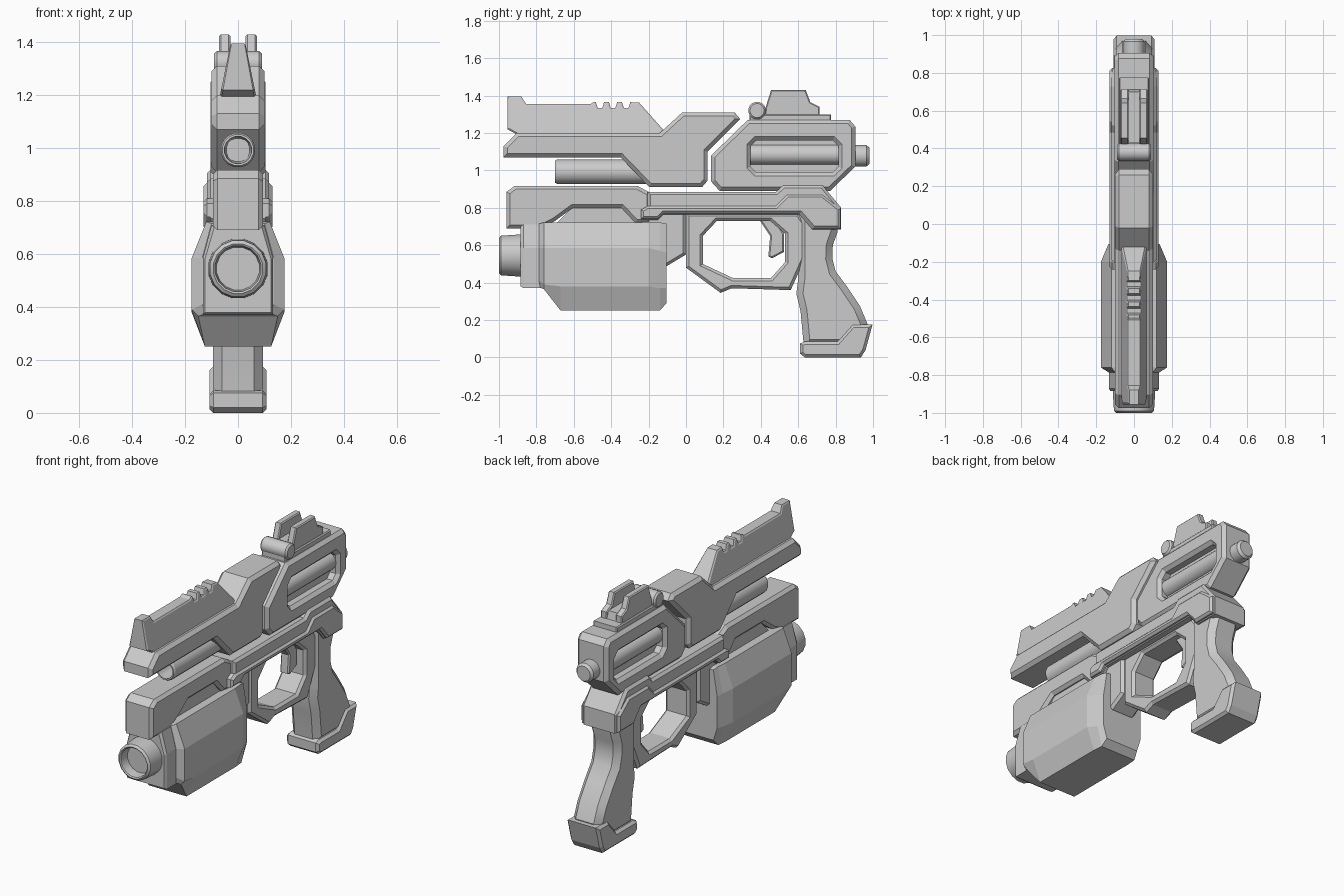
import bpy, bmesh, math


def finish(name, bm, smooth=False):
    bmesh.ops.recalc_face_normals(bm, faces=bm.faces)
    me = bpy.data.meshes.new(name)
    bm.to_mesh(me)
    bm.free()
    ob = bpy.data.objects.new(name, me)
    bpy.context.collection.objects.link(ob)
    if smooth:
        me.polygons.foreach_set("use_smooth", [True] * len(me.polygons))
        me.set_sharp_from_angle(angle=math.radians(30))
    return ob


def plate(name, outer, hw, bevel=0.015, inner=None, x=0, warp=None, smooth=False):
    """Side profile (y, z) extruded to x +-hw with chamfered rims; inner = matching hole loop."""
    bm = bmesh.new()
    loops = [outer] + ([inner] if inner else [])
    rings = [[[bm.verts.new((x + s * hw, y, z)) for y, z in lp] for s in (-1, 1)] for lp in loops]
    n = len(outer)
    caps = []
    for s in (0, 1):
        if inner:
            a, b = rings[0][s], rings[1][s]
            caps += [bm.faces.new((a[i], a[(i + 1) % n], b[(i + 1) % n], b[i])) for i in range(n)]
        else:
            caps.append(bm.faces.new(rings[0][s]))
    for a, b in rings:
        for i in range(n):
            j = (i + 1) % n
            bm.faces.new((a[i], a[j], b[j], b[i]))
    bmesh.ops.recalc_face_normals(bm, faces=bm.faces)
    if bevel:
        cs = set(caps)
        rim = [e for e in bm.edges if sum(f in cs for f in e.link_faces) == 1]
        bmesh.ops.bevel(bm, geom=rim, offset=bevel, segments=1, affect='EDGES', clamp_overlap=True)
    if warp:
        for v in bm.verts:
            v.co.x *= warp(v.co.z)
    return finish(name, bm, smooth)


def loft(name, sections, smooth=False):
    """Skin a list of equal-length closed point loops, capping both ends."""
    bm = bmesh.new()
    rs = [[bm.verts.new(p) for p in s] for s in sections]
    n = len(rs[0])
    for a, b in zip(rs, rs[1:]):
        for i in range(n):
            j = (i + 1) % n
            bm.faces.new((a[i], a[j], b[j], b[i]))
    bm.faces.new(rs[0])
    bm.faces.new(rs[-1])
    return finish(name, bm, smooth)


def lathe(name, rings, z, x=0, y=0, n=16, along_x=False):
    """Round part from (position, radius) rings, along y or along x."""
    secs = []
    for t, r in rings:
        ang = [2 * math.pi * (i + 0.5) / n for i in range(n)]
        if along_x:
            secs.append([(t, y + r * math.cos(a), z + r * math.sin(a)) for a in ang])
        else:
            secs.append([(x + r * math.cos(a), t, z + r * math.sin(a)) for a in ang])
    return loft(name, secs, True)


# Upper slide and barrel
plate("slide", [(-.975, 1.07), (-.975, 1.13), (-.905, 1.20), (-.14, 1.20), (-.02, 1.31), (.26, 1.31),
                (.29, 1.275), (.115, 1.10), (.115, .945), (.085, .91), (-.195, .91), (-.35, 1.07)], .10, .02)
lathe("barrel", [(-.55, .045), (-.70, .052), (-.70, .06), (-.69, .066), (-.18, .066)], .993)

# Tapered top rail with notches
rail = [(-.955, 1.395), (-.88, 1.395), (-.855, 1.355), (-.51, 1.355), (-.495, 1.365)]
for i in range(3):
    c = -.46 + i * .07
    rail += [(c - .022, 1.365), (c - .012, 1.333), (c + .012, 1.333), (c + .022, 1.365)]
rail += [(-.25, 1.362), (-.115, 1.21), (-.115, 1.19), (-.90, 1.19), (-.955, 1.22)]
plate("top_rail", rail, .07, .008, warp=lambda z: (.028 + (1.395 - z) * .205) / .07)

# Rear receiver with side windows
plate("receiver", [(.135, 1.08), (.33, 1.27), (.875, 1.27), (.905, 1.235), (.905, 1.02), (.77, .89),
                   (.18, .89), (.135, .94)], .103, .02,
      inner=[(.345, 1.13), (.375, 1.16), (.785, 1.16), (.815, 1.13), (.815, 1.02), (.785, .99),
             (.375, .99), (.345, 1.02)])
plate("window_core", [(.33, .97), (.33, 1.18), (.83, 1.18), (.83, .97)], .045, 0)
for side, s in (("left", -1), ("right", 1)):
    lathe(f"window_cell_{side}", [(.34, .055), (.82, .055)], 1.085, x=s * .03)
lathe("rear_knob", [(.88, .058), (.965, .058), (.98, .045)], 1.078)

# Rear sight
plate("sight_base", [(.34, 1.26), (.34, 1.30), (.775, 1.30), (.775, 1.26)], .08, .006)
plate("sight_floor", [(.43, 1.29), (.43, 1.345), (.70, 1.345), (.715, 1.29)], .05, 0)
for side, s in (("left", -1), ("right", 1)):
    plate(f"sight_prong_{side}", [(.42, 1.29), (.425, 1.335), (.455, 1.43), (.64, 1.43), (.665, 1.365),
                                  (.715, 1.34), (.715, 1.29)], .021, .006, x=s * .05)
lathe("sight_roller", [(-.09, .038), (-.08, .047), (.08, .047), (.09, .038)], 1.32, y=.38, along_x=True)

# Frame above the trigger: core and wider lower band
plate("frame", [(-.205, .885), (.48, .885), (.52, .92), (.73, .92), (.83, .80), (.83, .685), (.675, .685),
                (.605, .765), (-.12, .765), (-.15, .735), (-.24, .735), (-.24, .785), (-.205, .805)],
      .118, .015)
plate("frame_band", [(-.24, .79), (-.205, .81), (.48, .81), (.54, .87), (.73, .87), (.825, .795), (.825, .69),
                     (.68, .69), (.61, .77), (-.12, .77), (-.15, .74), (-.24, .74)], .13, .013)

# Fore-end with arch above the pod
plate("fore_end", [(-.96, .69), (-.96, .885), (-.915, .918), (-.26, .918), (-.19, .88), (-.19, .72),
                   (-.27, .72), (-.345, .80), (-.605, .80), (-.70, .73), (-.78, .69)], .095, .018)
plate("pod_mount", [(-.72, .69), (-.60, .81), (-.34, .81), (-.24, .69)], .07, 0)
plate("pod_back_mount", [(-.25, .78), (0, .78), (0, .55), (-.10, .49), (-.25, .49)], .085, .015)


# Under-barrel pod
def octo(y, w, zu, zl, wt, zt, wb, zb):
    return [(w, y, zu), (wt, y, zt), (-wt, y, zt), (-w, y, zu),
            (-w, y, zl), (-wb, y, zb), (wb, y, zb), (w, y, zl)]


loft("pod", [octo(-.785, .135, .585, .41, .10, .715, .125, .375),
             octo(-.76, .175, .585, .39, .12, .722, .15, .365),
             octo(-.67, .175, .585, .38, .12, .722, .125, .25),
             octo(-.20, .175, .585, .38, .12, .722, .125, .25),
             octo(-.14, .15, .57, .37, .115, .722, .12, .25),
             octo(-.105, .135, .56, .37, .11, .715, .11, .29)])
loft("pod_collar", [octo(-.885, .125, .58, .40, .09, .70, .125, .38),
                    octo(-.87, .133, .585, .40, .10, .71, .133, .372),
                    octo(-.77, .133, .585, .40, .10, .71, .133, .372)])
lathe("pod_nozzle", [(-.94, .082), (-.995, .088), (-1.0, .095), (-.99, .108), (-.90, .114), (-.86, .114)], .545)

# Trigger guard and trigger
plate("trigger_guard", [(0, .77), (0, .62), (0, .48), (.185, .345), (.245, .37), (.56, .36), (.645, .55),
                        (.645, .71), (.60, .77)], .08, .015,
      inner=[(.165, .73), (.09, .65), (.09, .50), (.17, .4625), (.25, .425), (.455, .425), (.53, .51),
             (.53, .66), (.45, .73)])
plate("trigger", [(.37, .77), (.45, .65), (.44, .54), (.46, .53), (.525, .565), (.525, .66), (.46, .77)],
      .03, .008)

# Grip and its base
plate("grip", [(.60, .77), (.60, .60), (.60, .42), (.59, .34), (.612, .25), (.63, .06), (.94, .06), (.97, .18),
               (.93, .275), (.86, .38), (.80, .46), (.782, .53), (.785, .60), (.81, .67), (.81, .77)],
      .095, .035, smooth=True)
plate("grip_base", [(.61, .02), (.61, .075), (.635, .085), (.81, .085), (.89, .175), (.997, .175),
                    (.96, .04), (.935, 0), (.635, 0)], .108, .015)
